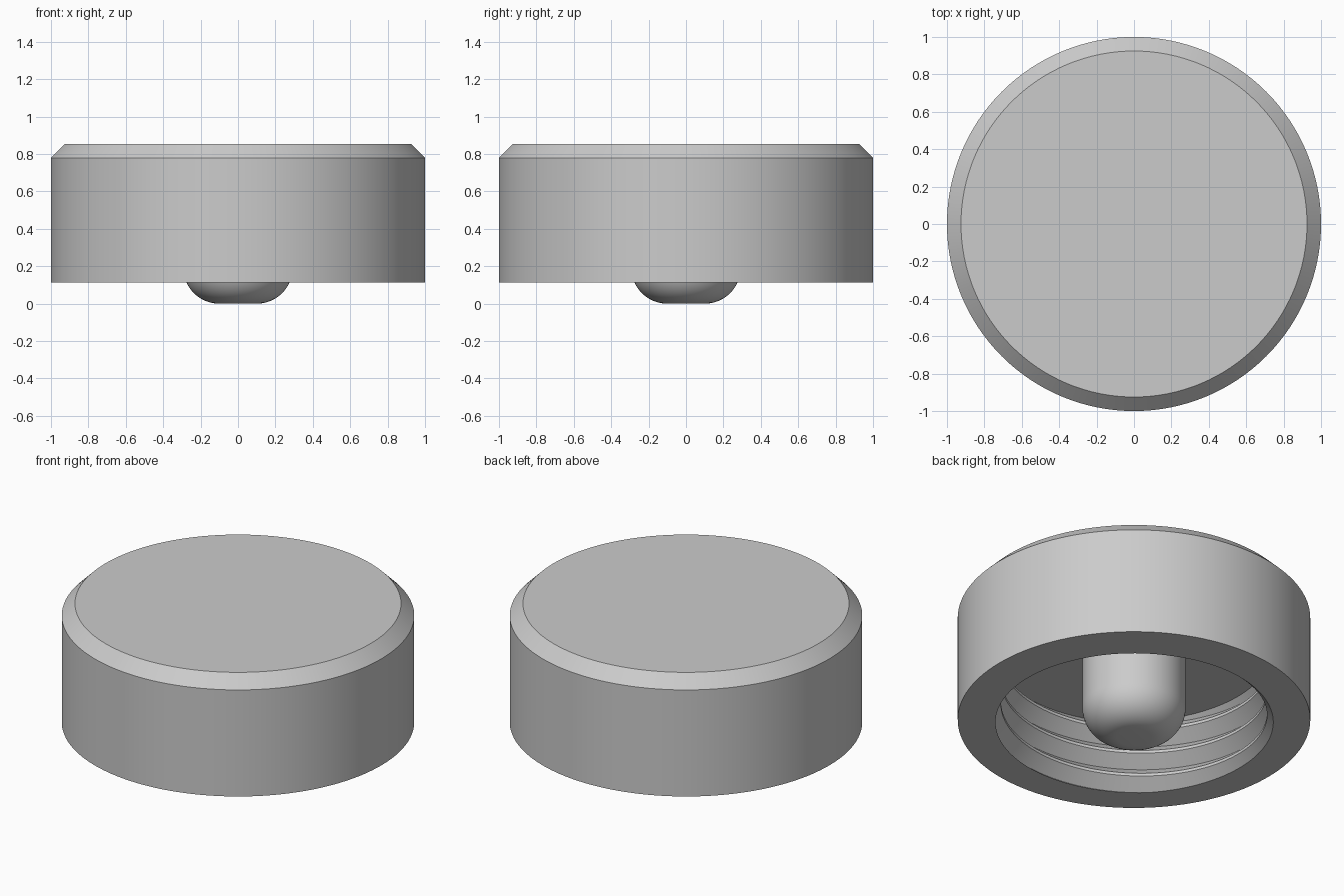
import bpy, bmesh, math

cube = bpy.data.objects.get("Cube")
if cube:
    bpy.data.objects.remove(cube, do_unlink=True)

grey = bpy.data.materials.new("plain grey")
grey.use_nodes = True
grey.diffuse_color = (0.6, 0.6, 0.6, 1)
grey.node_tree.nodes["Principled BSDF"].inputs["Base Color"].default_value = (0.6, 0.6, 0.6, 1)

SEGMENTS = 128
RIM, CEILING, TOP = 0.113, 0.575, 0.855
CREST, ROOT = 0.755, 0.83
PITCH, FLANK = 0.15, 0.066
START = math.radians(225)       # angle where the thread groove meets the rim


def spin(name, column):
    """Revolve a profile; column(angle) returns its (radius, z) points."""
    bm = bmesh.new()
    cols = []
    for i in range(SEGMENTS + 1):
        a = math.tau * i / SEGMENTS
        cols.append([bm.verts.new((r * math.cos(a), r * math.sin(a), z)) for r, z in column(a)])
    for c, d in zip(cols, cols[1:]):
        for j in range(len(c) - 1):
            bm.faces.new((c[j], c[j + 1], d[j + 1], d[j]))
    bmesh.ops.remove_doubles(bm, verts=bm.verts, dist=0.0001)
    bmesh.ops.dissolve_degenerate(bm, edges=bm.edges, dist=0.00005)
    bmesh.ops.recalc_face_normals(bm, faces=bm.faces)
    mesh = bpy.data.meshes.new(name)
    bm.to_mesh(mesh)
    bm.free()
    mesh.materials.append(grey)
    mesh.shade_smooth()
    mesh.set_sharp_from_angle(angle=math.radians(30))
    obj = bpy.data.objects.new(name, mesh)
    bpy.context.collection.objects.link(obj)
    return obj


def thread_radius(z, lift):
    """Radius of the V thread with a flat crest, at height z."""
    t = (z - RIM - lift) % PITCH
    t = min(t, PITCH - t)
    return ROOT + (CREST - ROOT) * min(t / FLANK, 1)


def cap_column(a):
    lift = PITCH * (a - START) / math.tau
    points = [(0, TOP), (0.925, TOP), (1, 0.78), (1, RIM)]
    zs = [RIM]
    for turn in range(-2, 6):
        for step in (0, FLANK, PITCH - FLANK):
            zs.append(min(max(RIM + lift + turn * PITCH + step, RIM), CEILING))
    zs.append(CEILING)
    points += [(thread_radius(z, lift), z) for z in zs]
    return points + [(0, CEILING)]


# Chamfered cap with a helical thread in its bore
spin("threaded_cap", cap_column)

# Central post with a rounded lower end
POST, FILLET = 0.293, 0.193
post = [(0, CEILING + 0.05), (POST, CEILING + 0.05)]
for k in range(13):
    b = math.pi / 2 * k / 12
    post.append((POST - FILLET + FILLET * math.cos(b), FILLET - FILLET * math.sin(b)))
post.append((0, 0))
spin("center_post", lambda a: post)
